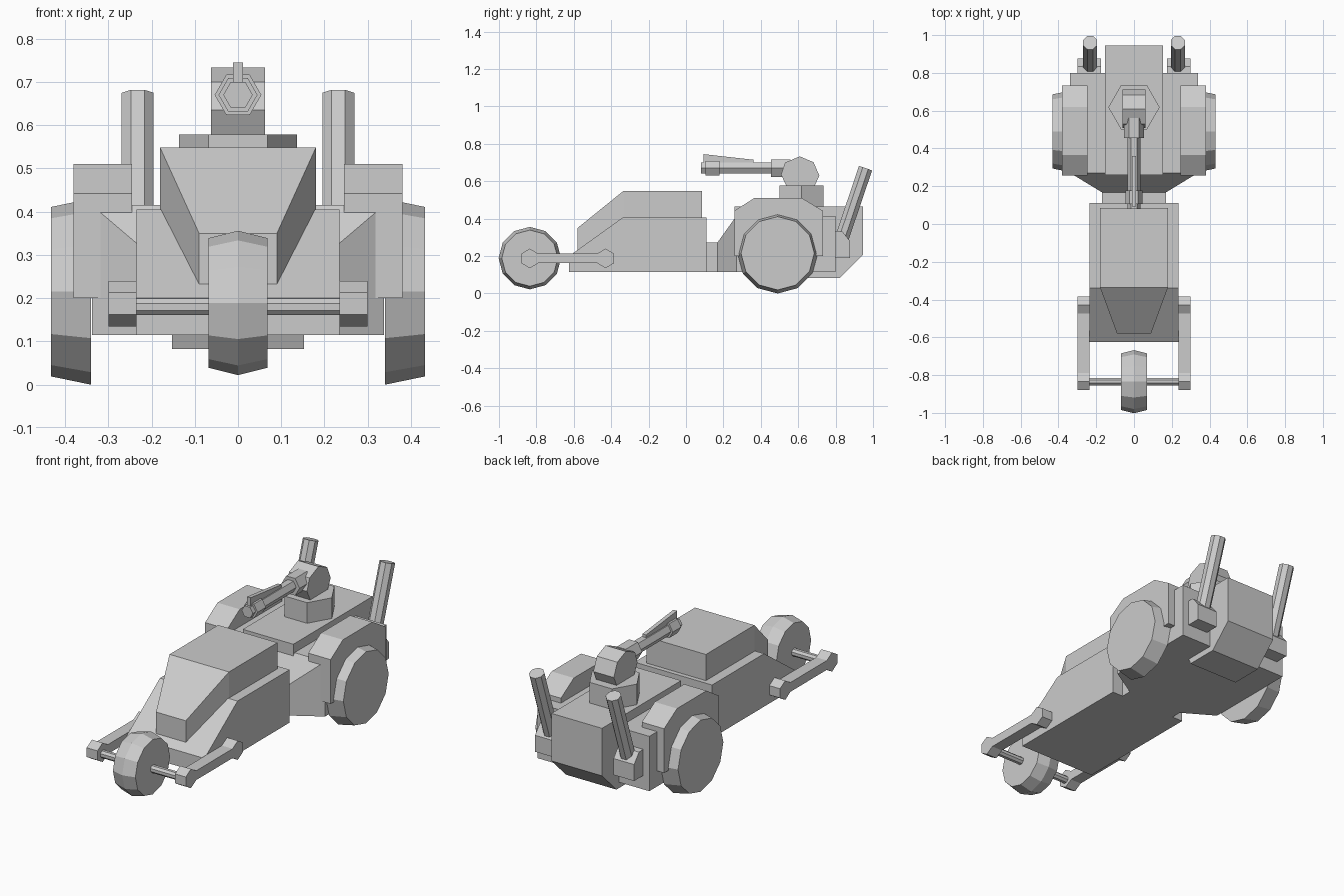
import bpy
from math import pi, sin, cos
from mathutils import Vector

if "Cube" in bpy.data.objects:
    bpy.data.objects.remove(bpy.data.objects["Cube"])


def make(name, verts, faces):
    me = bpy.data.meshes.new(name)
    me.from_pydata(verts, [], faces)
    ob = bpy.data.objects.new(name, me)
    bpy.context.collection.objects.link(ob)
    return ob


def loft(name, rings):
    """Closed solid through rings of equal point count, capped at both ends."""
    n = len(rings[0])
    verts = [tuple(p) for r in rings for p in r]
    faces = [tuple(range(n)), tuple(reversed(range(len(verts) - n, len(verts))))]
    for k in range(len(rings) - 1):
        for i in range(n):
            j = (i + 1) % n
            faces.append((k * n + j, k * n + i, (k + 1) * n + i, (k + 1) * n + j))
    ob = make(name, verts, faces)
    import bmesh
    bm = bmesh.new()
    bm.from_mesh(ob.data)
    bmesh.ops.recalc_face_normals(bm, faces=bm.faces)
    bm.to_mesh(ob.data)
    bm.free()
    return ob


def slab(name, x0, x1, profile):
    """Side profile of (y, z) points extruded across x."""
    return loft(name, [[(x, y, z) for y, z in profile] for x in (x0, x1)])


def turned(name, axis_u, axis_v, stations, n, phase=0.0):
    """n-sided solid; stations are (centre, radius), the ring lies in u, v."""
    u, v = Vector(axis_u), Vector(axis_v)
    angles = [phase + 2 * pi * i / n for i in range(n)]
    return loft(name, [[Vector(c) + r * (cos(a) * u + sin(a) * v) for a in angles]
                       for c, r in stations])


def mirror(ob):
    m = ob.modifiers.new("mirror", 'MIRROR')
    m.use_axis[0] = True
    m.use_mirror_merge = False


X, Y, Z = (1, 0, 0), (0, 1, 0), (0, 0, 1)

# front wheel with crowned tread, and its axle
turned("front_wheel", Y, Z,
       [((x, -0.835, 0.189), r) for x, r in ((-0.068, 0.15), (0, 0.167), (0.068, 0.15))], 12)
turned("front_axle", Y, Z, [((x, -0.835, 0.18), 0.021) for x in (-0.24, 0.24)], 8, pi / 8)

# fork arms with hexagonal ends
mirror(slab("fork_arm", 0.235, 0.30, [
    (-0.88, 0.162), (-0.88, 0.213), (-0.835, 0.24), (-0.79, 0.213), (-0.475, 0.213),
    (-0.43, 0.24), (-0.385, 0.213), (-0.385, 0.162), (-0.43, 0.135), (-0.475, 0.162),
    (-0.79, 0.162), (-0.835, 0.135)]))

# front hull and tapering hood
slab("front_hull", -0.235, 0.235,
     [(-0.625, 0.115), (-0.625, 0.2), (-0.34, 0.405), (0.11, 0.405), (0.11, 0.115)])


def box_ring(y, w, z0, z1):
    return [(-w, y, z0), (w, y, z0), (w, y, z1), (-w, y, z1)]


loft("hood", [box_ring(-0.58, 0.09, 0.2, 0.35), box_ring(-0.335, 0.18, 0.36, 0.548),
              box_ring(0.085, 0.18, 0.36, 0.548)])

# neck flaring into the rear hull
loft("rear_hull", [box_ring(0.1, 0.17, 0.115, 0.272), box_ring(0.168, 0.17, 0.115, 0.272),
                   box_ring(0.27, 0.338, 0.115, 0.415), box_ring(0.8, 0.338, 0.115, 0.415)])

# central spine with angled tail
slab("spine", -0.153, 0.153, [(0.26, 0.13), (0.26, 0.465), (0.945, 0.465), (0.945, 0.205),
                              (0.82, 0.082), (0.64, 0.082), (0.62, 0.13)])

# rear fenders and wheels
mirror(slab("fender", 0.245, 0.38, [(0.258, 0.2), (0.258, 0.442), (0.365, 0.51),
                                    (0.62, 0.51), (0.732, 0.442), (0.732, 0.2)]))
mirror(turned("rear_wheel", Y, Z,
              [((0.34, 0.49, 0.215), 0.215), ((0.432, 0.49, 0.215), 0.196)], 12))

# exhaust brackets and leaning pipes
mirror(slab("exhaust_bracket", 0.175, 0.30, [(0.79, 0.19), (0.79, 0.335), (0.835, 0.332),
                                             (0.877, 0.28), (0.877, 0.19)]))
mirror(turned("exhaust_pipe", X, (0, 0.947, -0.32),
              [((0.232, 0.818, 0.25), 0.04), ((0.232, 0.96, 0.67), 0.04)], 8, pi / 8))

# turret base and rounded head
turned("turret_base", X, Y, [((0, 0.618, 0.45), 0.136), ((0, 0.618, 0.578), 0.136)], 6)
slab("turret_head", -0.062, 0.062, [(0.54, 0.57), (0.508, 0.635), (0.53, 0.7), (0.608, 0.733),
                                    (0.682, 0.702), (0.713, 0.63), (0.685, 0.57)])

# gun: receiver, barrel, muzzle collar and sight rail
for name, y0, y1, r in (("gun_receiver", 0.455, 0.56, 0.054), ("gun_barrel", 0.08, 0.47, 0.034),
                        ("gun_muzzle", 0.105, 0.178, 0.045)):
    turned(name, X, Z, [((0, y0, 0.67), r), ((0, y1, 0.67), r)], 6)
slab("sight_rail", -0.011, 0.011,
     [(0.093, 0.745), (0.36, 0.715), (0.36, 0.69), (0.093, 0.69)])
